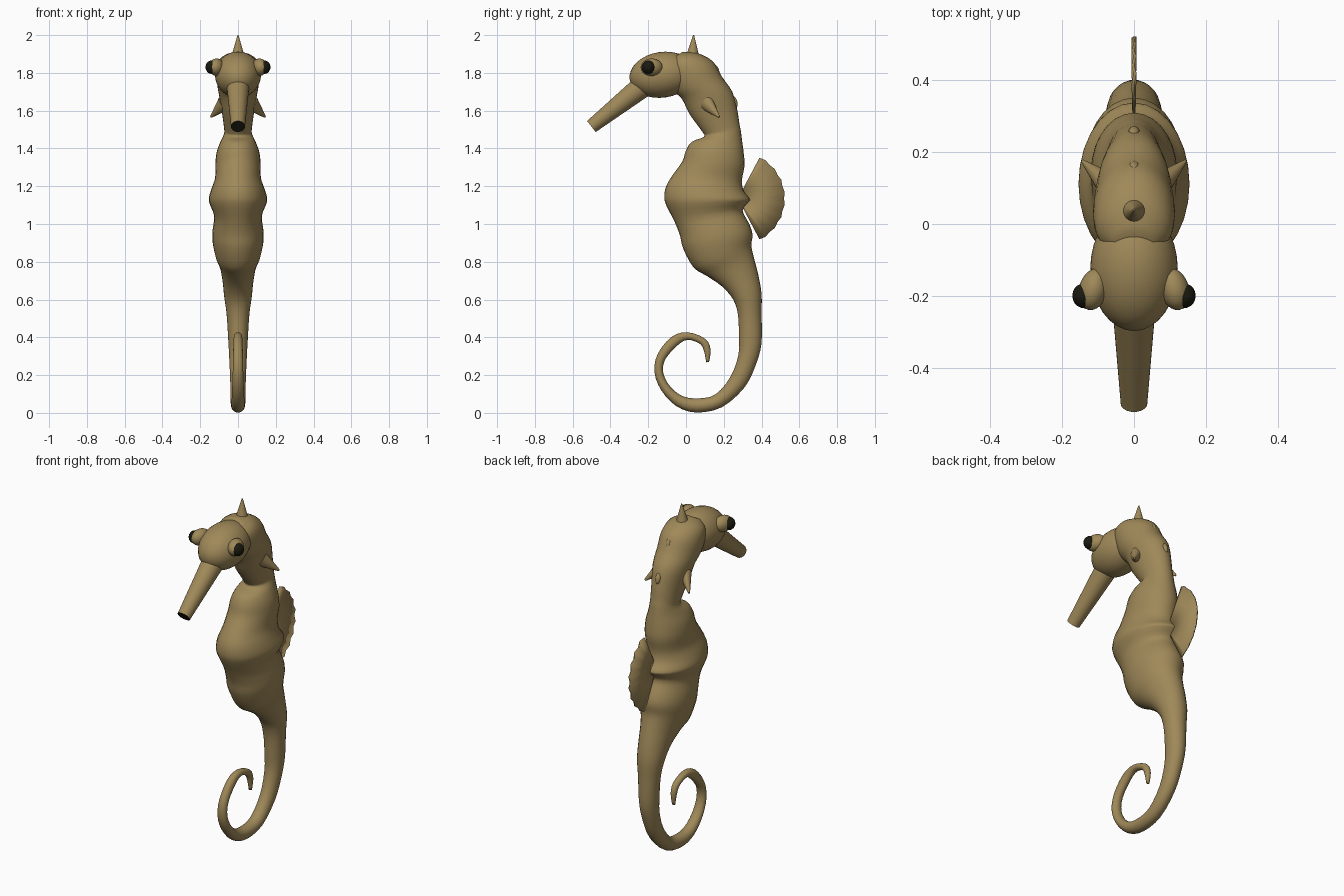
import bpy, bmesh, math
from mathutils import Vector, Matrix

if "Cube" in bpy.data.objects:
    bpy.data.objects.remove(bpy.data.objects["Cube"])


def material(name, rgb):
    m = bpy.data.materials.new(name)
    m.diffuse_color = (*rgb, 1)
    m.use_nodes = True
    m.node_tree.nodes["Principled BSDF"].inputs["Base Color"].default_value = m.diffuse_color
    return m


TAN = material("tan skin", (0.35, 0.25, 0.10))
BLACK = material("near black", (0.010, 0.010, 0.005))


def finish(name, bm, mats, angle=None):
    bmesh.ops.recalc_face_normals(bm, faces=bm.faces)
    me = bpy.data.meshes.new(name)
    bm.to_mesh(me)
    bm.free()
    for m in mats:
        me.materials.append(m)
    ob = bpy.data.objects.new(name, me)
    bpy.context.collection.objects.link(ob)
    if angle is None:
        me.shade_smooth()
    else:
        bpy.ops.object.select_all(action='DESELECT')
        ob.select_set(True)
        bpy.context.view_layer.objects.active = ob
        bpy.ops.object.shade_smooth_by_angle(angle=math.radians(angle))
    return ob


def ellipsoid(name, centre, radii, mat, tilt=0, axis='X', seg=32):
    bm = bmesh.new()
    bmesh.ops.create_uvsphere(bm, u_segments=seg, v_segments=seg // 2, radius=1)
    bm.transform(Matrix.Translation(centre) @ Matrix.Rotation(math.radians(tilt), 4, axis)
                 @ Matrix.Diagonal((*radii, 1)))
    return finish(name, bm, [mat])


def cone(name, start, end, r1, r2, mats, squash=1.0, seg=24):
    a, b = Vector(start), Vector(end)
    d = b - a
    bm = bmesh.new()
    bmesh.ops.create_cone(bm, cap_ends=True, segments=seg, radius1=r1, radius2=r2, depth=d.length)
    for f in bm.faces:                      # end cap takes the last material
        if f.calc_center_median().z > d.length * 0.49:
            f.material_index = len(mats) - 1
    bm.transform(Matrix.Translation((a + b) / 2) @ d.to_track_quat('Z', 'Y').to_matrix().to_4x4()
                 @ Matrix.Diagonal((squash, 1, 1, 1)))
    return finish(name, bm, mats, 40)


# Body sections from tail tip to crown: inner/front y, z, outer/back y, z, half width
TAIL = [
    (.107, .268, .122, .270, .009), (.093, .335, .130, .335, .017), (.070, .368, .102, .392, .019),
    (.008, .387, .008, .427, .021), (-.045, .357, -.077, .402, .024), (-.110, .283, -.150, .312, .026),
    (-.120, .210, -.167, .215, .028), (-.080, .135, -.130, .118, .031), (-.013, .087, -.050, .035, .034),
    (.070, .077, .055, .002, .037), (.156, .098, .190, .030, .039), (.235, .190, .310, .135, .041),
    (.278, .310, .370, .255, .046), (.280, .415, .400, .370, .052)]
TORSO = [
    (.275, .520, .400, .520, .060), (.250, .600, .400, .630, .073), (.190, .670, .383, .730, .082),
    (.110, .725, .360, .820, .096), (.040, .770, .346, .885, .118), (-.015, .870, .352, .945, .135),
    (-.032, .940, .335, 1.00, .134), (-.062, 1.015, .300, 1.07, .126), (-.105, 1.10, .328, 1.113, .150),
    (-.115, 1.145, .338, 1.133, .154), (-.105, 1.20, .306, 1.175, .140), (-.070, 1.26, .296, 1.23, .121),
    (-.020, 1.33, .310, 1.31, .120), (0.00, 1.39, .305, 1.38, .112), (.030, 1.435, .297, 1.44, .092)]
NECK = [
    (.095, 1.462, .290, 1.495, .074), (.085, 1.490, .283, 1.53, .074), (.020, 1.58, .272, 1.60, .085),
    (-.020, 1.66, .245, 1.70, .100), (-.060, 1.70, .190, 1.78, .110), (-.095, 1.76, .143, 1.86, .114),
    (-.100, 1.82, .060, 1.905, .100), (-.100, 1.86, -.020, 1.910, .055)]


def body():
    rows = [Vector(r) for r in TAIL + TORSO + NECK]
    dense, steps = [], 3
    for i in range(len(rows) - 1):          # Catmull-Rom between sections
        p0, p1 = rows[max(i - 1, 0)], rows[i]
        p2, p3 = rows[i + 1], rows[min(i + 2, len(rows) - 1)]
        for s in range(steps):
            t = s / steps
            dense.append(0.5 * (2 * p1 + (p2 - p0) * t + (2 * p0 - 5 * p1 + 4 * p2 - p3) * t * t
                                + (3 * p1 - p0 - 3 * p2 + p3) * t ** 3))
    dense.append(rows[-1])
    bm = bmesh.new()
    n, rings = 28, []
    for fy, fz, by, bz, w in dense:
        ring = []
        for k in range(n):
            a = 2 * math.pi * k / n
            c = (1 + math.cos(a)) / 2
            ring.append(bm.verts.new((w * math.sin(a), by + (fy - by) * c, bz + (fz - bz) * c)))
        rings.append(ring)
    for r, q in zip(rings, rings[1:]):
        for k in range(n):
            bm.faces.new((r[k], r[(k + 1) % n], q[(k + 1) % n], q[k]))
    bm.faces.new(rings[0])
    bm.faces.new(rings[-1])
    finish("body_and_tail", bm, [TAN])


body()

# Head and snout with dark mouth
ellipsoid("head", (0, -.125, 1.79), (.122, .175, .121), TAN, tilt=8)
cone("snout", (0, -.21, 1.745), (0, -.501, 1.516), .062, .037, [TAN, BLACK], seg=28)

# Eyes, pupils and cheek fins on both sides
for side, s in (("left", 1), ("right", -1)):
    ellipsoid(side + "_eye", (s * .113, -.182, 1.83), (.040, .059, .046), TAN, tilt=s * 15, axis='Z')
    ellipsoid(side + "_pupil", (s * .138, -.200, 1.83), (.034, .035, .036), BLACK, seg=20)
    cone(side + "_cheek_fin", (s * .072, .110, 1.640), (s * .143, .175, 1.567), .043, .006, [TAN], squash=.8)

# Crown spike and small back bumps
cone("crown_spike", (0, .035, 1.88), (0, .040, 2.0), .037, .003, [TAN])
for i, (y, z) in enumerate(((.160, 1.81), (.256, 1.645))):
    ellipsoid(f"back_bump_{i + 1}", (0, y, z), (.016, .016, .032), TAN, tilt=15, seg=16)

# Pleated dorsal fin
bm = bmesh.new()
count, inner, outer = 17, [], []
for i in range(count):
    a = math.radians(-62 + 124 * i / (count - 1))
    x = .003 if i % 2 else -.003
    r = .250 if i % 2 else .244
    for lst, rad, px in ((inner, .02, 0), (outer, r, x)):
        lst.append(bm.verts.new((px, .275 + rad * math.cos(a), 1.135 + rad * math.sin(a))))
for i in range(count - 1):
    bm.faces.new((inner[i], outer[i], outer[i + 1], inner[i + 1]))
fin = finish("dorsal_fin", bm, [TAN], 40)
mod = fin.modifiers.new("thickness", 'SOLIDIFY')
mod.thickness = .008
mod.offset = 0
